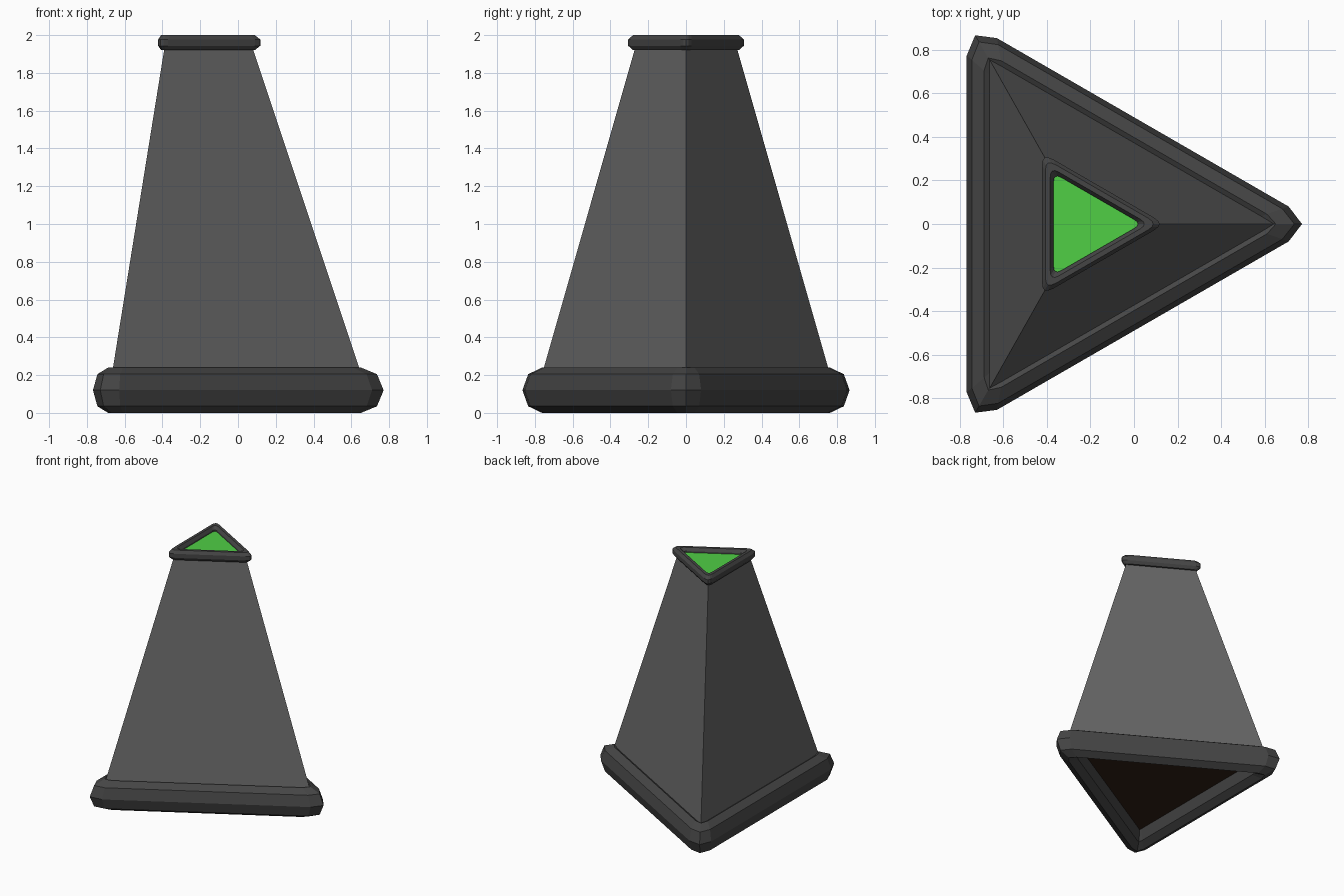
import bpy
from math import sin, cos, tau

if "Cube" in bpy.data.objects:
    bpy.data.objects.remove(bpy.data.objects["Cube"])

def material(name, rgb):
    m = bpy.data.materials.new(name)
    m.diffuse_color = (*rgb, 1)
    m.use_nodes = True
    m.node_tree.nodes["Principled BSDF"].inputs["Base Color"].default_value = m.diffuse_color
    return m

def add_mesh(name, verts, faces, mat):
    me = bpy.data.meshes.new(name)
    me.from_pydata(verts, [], faces)
    me.materials.append(mat)
    ob = bpy.data.objects.new(name, me)
    bpy.context.collection.objects.link(ob)
    return ob

def three_corners(points, cx):
    """Repeat one corner's points around the three corners of the triangle."""
    out = []
    for k in range(3):
        c, s = cos(tau * k / 3), sin(tau * k / 3)
        out += [(cx + x * c - y * s, x * s + y * c) for x, y in points]
    return out

def mirrored(half):
    """Half a corner, listed from the tip outwards, completed across the x axis."""
    return [(x, -y) for x, y in half[:0:-1]] + half

def ring(name, outer, inner, cx, z, h, phase, mat, sides=8):
    """Faceted tube running around a triangle."""
    outs = three_corners(mirrored(outer), cx)
    ins = three_corners(mirrored(inner), cx)
    k = 1 / cos(phase)      # keeps full width and height with flat sides
    verts = []
    for (ox, oy), (ix, iy) in zip(outs, ins):
        for j in range(sides):
            a = tau * j / sides + phase
            t = 0.5 + 0.5 * cos(a) * k
            verts.append((ix + (ox - ix) * t, iy + (oy - iy) * t, z + h * sin(a) * k))
    n = len(outs)
    faces = []
    for i in range(n):
        for j in range(sides):
            a, b = i * sides, (i + 1) % n * sides
            j2 = (j + 1) % sides
            faces.append((a + j, b + j, b + j2, a + j2))
    return add_mesh(name, verts, faces, mat)

body_grey = material("body_grey", (0.13, 0.13, 0.13))
trim_grey = material("trim_grey", (0.06, 0.06, 0.06))
green = material("green", (0.08, 0.62, 0.06))
brown = material("dark_brown", (0.03, 0.015, 0.008))

# Tapered three-sided body
low = [(x, y, 0.12) for x, y in three_corners([(0.908, 0)], -0.227)]
high = [(x, y, 1.95) for x, y in three_corners([(0.305, 0)], -0.234)]
add_mesh("body", low + high,
         [(i, (i + 1) % 3, (i + 1) % 3 + 3, i + 3) for i in range(3)], body_grey)

# Underside panel, recessed within the base ring
add_mesh("underside", low, [(2, 1, 0)], brown)

# Heavy base ring
ring("base_ring", [(1.0, 0), (0.939, 0.08)], [(0.76, 0), (0.74, 0.01)],
     -0.229, 0.12, 0.12, 0, trim_grey)

# Slim top ring with rounder corners
ring("top_ring", [(0.352, 0), (0.345, 0.014), (0.325, 0.03)],
     [(0.252, 0), (0.248, 0.01), (0.235, 0.02)],
     -0.234, 1.96, 0.04, tau / 16, trim_grey)

# Green panel set in the top ring
cap = three_corners(mirrored([(0.275, 0), (0.27, 0.011), (0.255, 0.022)]), -0.234)
add_mesh("top_panel", [(x, y, 1.965) for x, y in cap], [tuple(range(len(cap)))], green)
